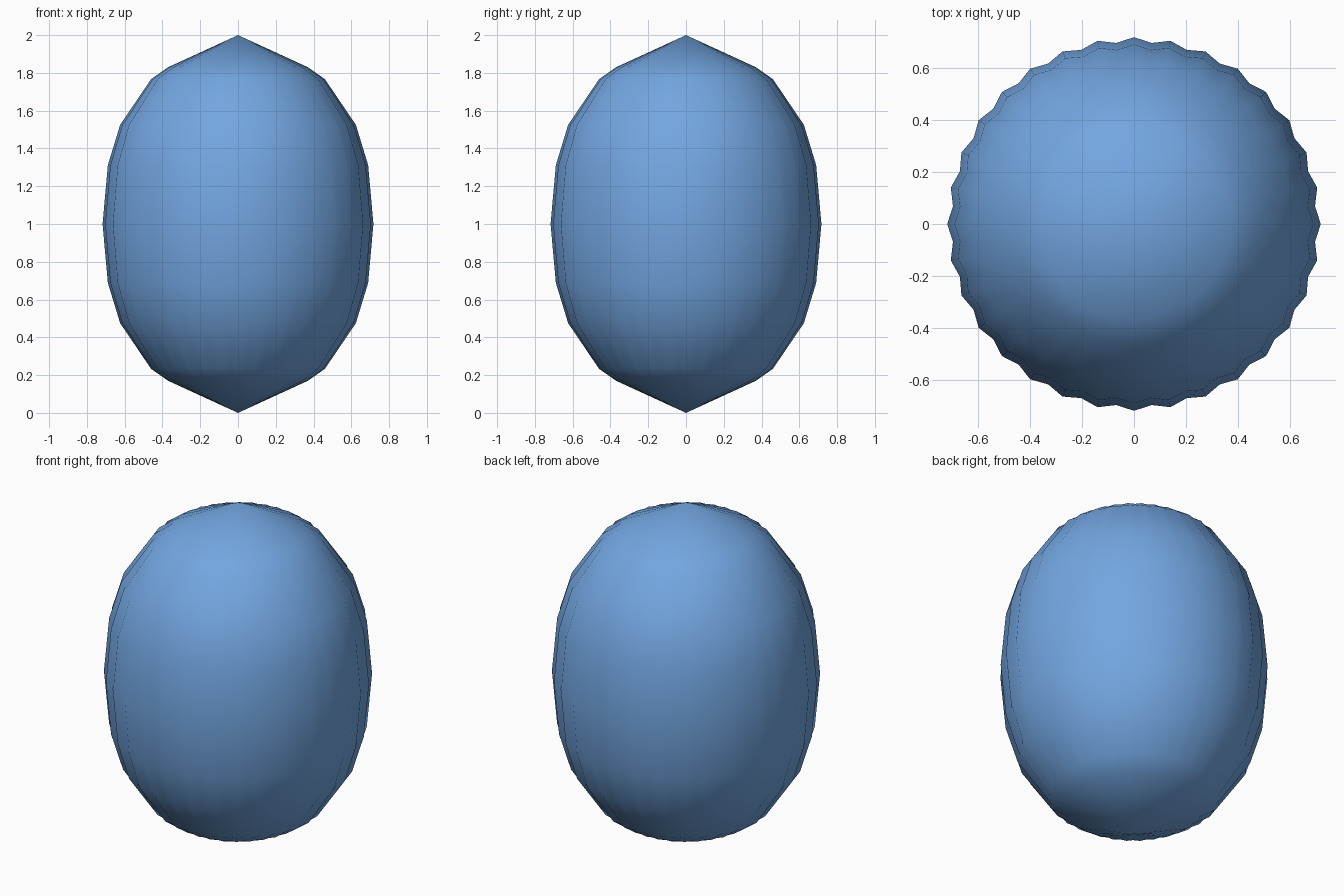
import bpy, bmesh, math

if "Cube" in bpy.data.objects:
    bpy.data.objects.remove(bpy.data.objects["Cube"])

RIBS = 32
VALLEY = 0.974  # groove radius relative to rib crest

# upper half profile (crest radius, height above the middle), mirrored below
upper = [(0.37, 0.83), (0.46, 0.767), (0.624, 0.525), (0.689, 0.312)]
profile = [(r, 1 - h) for r, h in upper] + [(0.717, 1.0)] + [(r, 1 + h) for r, h in reversed(upper)]

bm = bmesh.new()
n = RIBS * 2

# fluted rings
rings = []
for r, z in profile:
    ring = []
    for i in range(n):
        a = 2 * math.pi * i / n
        k = r * (1 if i % 2 == 0 else VALLEY)
        ring.append(bm.verts.new((k * math.cos(a), k * math.sin(a), z)))
    rings.append(ring)

# side walls
for lo, hi in zip(rings, rings[1:]):
    for i in range(n):
        j = (i + 1) % n
        bm.faces.new((lo[i], lo[j], hi[j], hi[i]))

# pointed caps
bottom = bm.verts.new((0, 0, 0))
top = bm.verts.new((0, 0, 2))
for i in range(n):
    j = (i + 1) % n
    bm.faces.new((bottom, rings[0][j], rings[0][i]))
    bm.faces.new((top, rings[-1][i], rings[-1][j]))

for f in bm.faces:
    f.smooth = True
mesh = bpy.data.meshes.new("ribbed_body")
bm.to_mesh(mesh)
bm.free()
body = bpy.data.objects.new("ribbed_body", mesh)
bpy.context.collection.objects.link(body)

# blue finish
mat = bpy.data.materials.new("blue")
mat.diffuse_color = (0.17, 0.38, 0.75, 1)
mat.use_nodes = True
mat.node_tree.nodes["Principled BSDF"].inputs["Base Color"].default_value = mat.diffuse_color
mesh.materials.append(mat)
